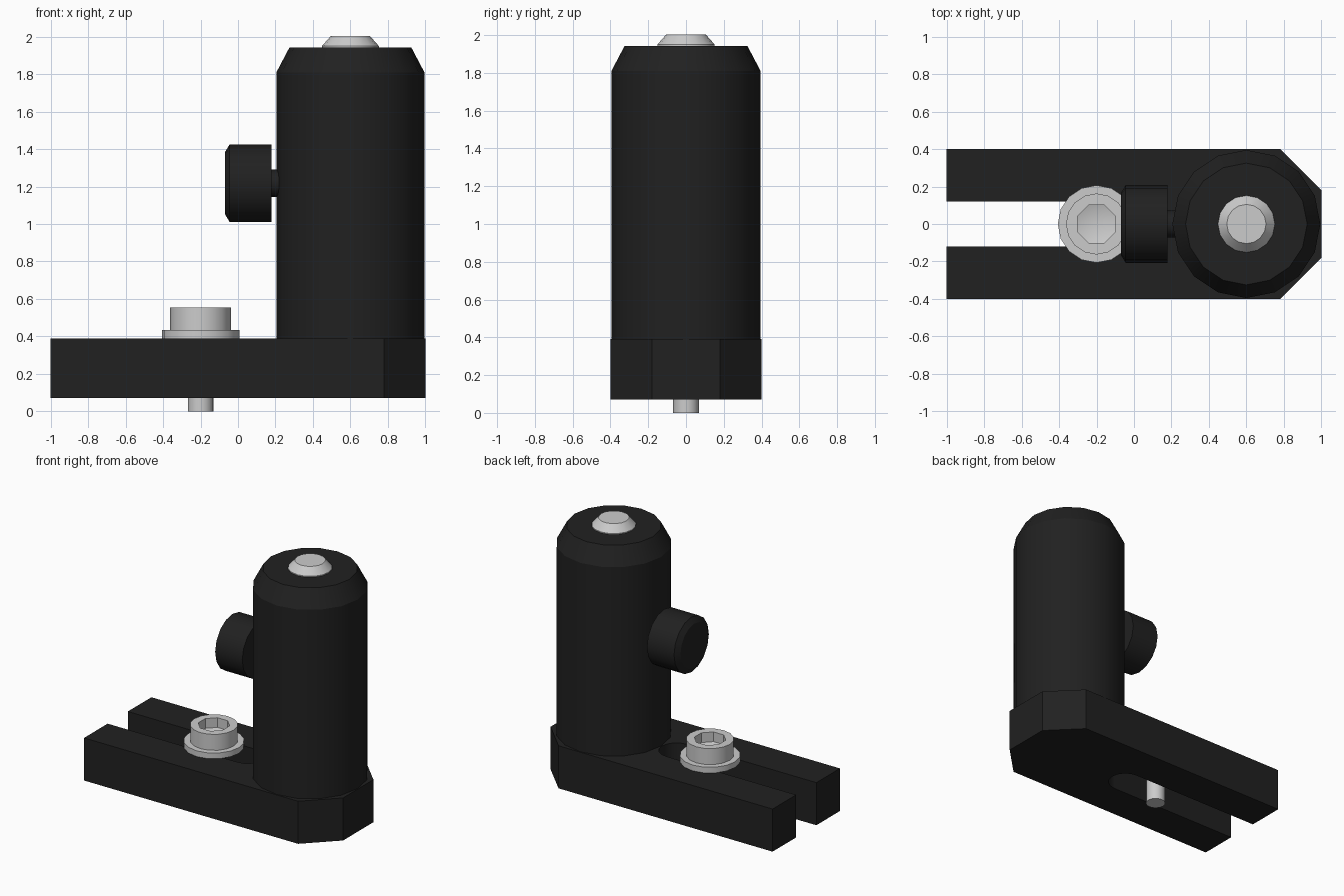
import bpy, bmesh
from math import cos, sin, pi, radians

if "Cube" in bpy.data.objects:
    bpy.data.objects.remove(bpy.data.objects["Cube"])

black = bpy.data.materials.new("black_anodised")
black.diffuse_color = (0.015, 0.015, 0.015, 1)
black.use_nodes = True
black.node_tree.nodes["Principled BSDF"].inputs["Base Color"].default_value = black.diffuse_color


def finish(name, bm, mat=None, smooth=True):
    bmesh.ops.recalc_face_normals(bm, faces=bm.faces)
    me = bpy.data.meshes.new(name)
    bm.to_mesh(me)
    bm.free()
    ob = bpy.data.objects.new(name, me)
    bpy.context.collection.objects.link(ob)
    if mat:
        me.materials.append(mat)
    if smooth:
        bpy.ops.object.select_all(action='DESELECT')
        ob.select_set(True)
        bpy.context.view_layer.objects.active = ob
        bpy.ops.object.shade_smooth_by_angle(angle=radians(26))
    return ob


def lathe(name, profile, origin, sides=16, axis='Z', mat=None):
    """Revolve (radius, height) points; radius 0 makes a pole, open ends get caps."""
    bm = bmesh.new()
    rings = []
    for r, h in profile:
        ring = []
        for i in range(1 if r == 0 else sides):
            a = 2 * pi * i / sides
            p = (r * cos(a), r * sin(a), h)
            if axis == 'X':
                p = (p[2], p[0], p[1])
            ring.append(bm.verts.new([o + c for o, c in zip(origin, p)]))
        rings.append(ring)
    for lo, hi in zip(rings, rings[1:]):
        for i in range(sides):
            j = (i + 1) % sides
            bm.faces.new((lo[i], lo[j], hi[j], hi[i]))
    for ring in (rings[0], rings[-1]):
        bm.faces.new(ring)
    return finish(name, bm, mat)


# Slotted base plate with chamfered nose
half = [(1, 0.18), (0.78, 0.4), (-1, 0.4), (-1, 0.12)]
slot = [(0.08 + 0.12 * sin(pi * i / 8), 0.12 * cos(pi * i / 8)) for i in range(9)]
outline = half + slot + [(x, -y) for x, y in reversed(half)]
bm = bmesh.new()
face = bm.faces.new([bm.verts.new((x, y, 0.07)) for x, y in outline])
ext = bmesh.ops.extrude_face_region(bm, geom=[face], use_keep_orig=True)
top = [v for v in ext["geom"] if isinstance(v, bmesh.types.BMVert)]
bmesh.ops.translate(bm, verts=top, vec=(0, 0, 0.32))
finish("base_plate", bm, black)

# Post holder and the pin in its top
lathe("post_holder", [(0.395, 0.385), (0.395, 1.81), (0.325, 1.943)], (0.6, 0, 0), mat=black)
lathe("top_pin", [(0.152, 1.935), (0.152, 1.95), (0.105, 2.003)], (0.6, 0, 0))

# Thumbscrew on the side of the post
lathe("thumbscrew_knob", [(0.165, -0.07), (0.207, -0.045), (0.207, 0.18)],
      (0, 0, 1.218), axis='X', mat=black)
lathe("thumbscrew_stem", [(0.073, 0.17), (0.073, 0.26)], (0, 0, 1.218), axis='X', mat=black)

# Clamping bolt: washer, shank and socket head
bolt = (-0.2, 0, 0)
lathe("washer", [(0.207, 0.39), (0.207, 0.433)], bolt)
lathe("bolt_shank", [(0.068, 0), (0.068, 0.41)], bolt)

bm = bmesh.new()


def ring(r, z, n, off=0.0):
    return [bm.verts.new((bolt[0] + r * cos(2 * pi * (i + off) / n),
                          r * sin(2 * pi * (i + off) / n), z)) for i in range(n)]


low, rim = ring(0.163, 0.43, 16), ring(0.163, 0.553, 16)
lip, floor = ring(0.11, 0.553, 8, 0.5), ring(0.11, 0.48, 8, 0.5)
tip = bm.verts.new((bolt[0], 0, 0.445))
bm.faces.new(low)
for i in range(16):
    j = (i + 1) % 16
    bm.faces.new((low[i], low[j], rim[j], rim[i]))
for i in range(8):
    j = (i + 1) % 8
    a, b, c = rim[2 * i + 1], rim[(2 * i + 2) % 16], rim[(2 * i + 3) % 16]
    bm.faces.new((a, b, c, lip[j], lip[i]))
    bm.faces.new((lip[i], lip[j], floor[j], floor[i]))
    bm.faces.new((floor[i], floor[j], tip))
finish("bolt_head", bm)
